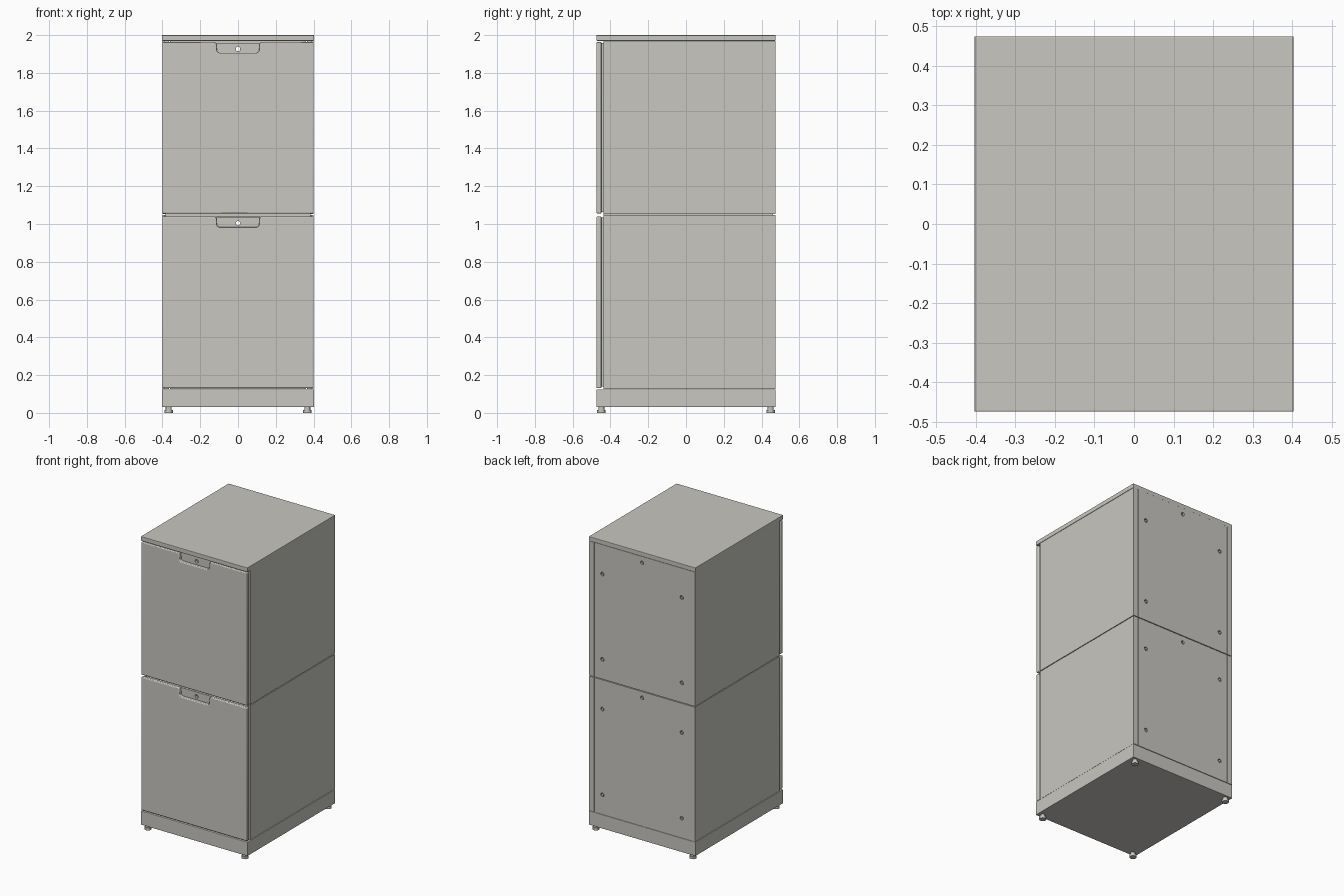
import bpy, bmesh, math
from mathutils import Vector

cube = bpy.data.objects.get("Cube")
if cube:
    bpy.data.objects.remove(cube, do_unlink=True)


def material(name, rgb):
    m = bpy.data.materials.new(name)
    m.use_nodes = True
    m.diffuse_color = (*rgb, 1)
    b = next(n for n in m.node_tree.nodes if n.type == 'BSDF_PRINCIPLED')
    b.inputs["Base Color"].default_value = (*rgb, 1)
    b.inputs["Roughness"].default_value = 0.6
    return m


paint = material("warm grey paint", (0.58, 0.57, 0.53))


def finish(name, bm, bevel=0, segments=2):
    bmesh.ops.recalc_face_normals(bm, faces=bm.faces)
    me = bpy.data.meshes.new(name)
    bm.to_mesh(me)
    bm.free()
    ob = bpy.data.objects.new(name, me)
    bpy.context.collection.objects.link(ob)
    me.materials.append(paint)
    if bevel:
        mod = ob.modifiers.new("Bevel", 'BEVEL')
        mod.width, mod.segments = bevel, segments
        mod.limit_method, mod.angle_limit = 'ANGLE', math.radians(50)
    return ob


def box(name, x, y, z, bevel=0):
    """Box from (min, max) ranges."""
    bm = bmesh.new()
    bmesh.ops.create_cube(bm, size=1)
    for v in bm.verts:
        v.co = Vector([r[0] if c < 0 else r[1] for c, r in zip(v.co, (x, y, z))])
    return finish(name, bm, bevel)


def extrude(name, points, direction, bevel=0, segments=2):
    """Prism from a closed outline."""
    bm = bmesh.new()
    face = bm.faces.new([bm.verts.new(p) for p in points])
    new = bmesh.ops.extrude_face_region(bm, geom=[face])["geom"]
    moved = [g for g in new if isinstance(g, bmesh.types.BMVert)]
    bmesh.ops.translate(bm, vec=direction, verts=moved)
    return finish(name, bm, bevel, segments)


def cylinder(name, centre, radius, depth, axis='Z', sides=20):
    bm = bmesh.new()
    bmesh.ops.create_cone(bm, cap_ends=True, segments=sides, radius1=radius,
                          radius2=radius, depth=depth)
    for v in bm.verts:
        x, y, z = v.co
        v.co = Vector((x, -z, y) if axis == 'Y' else (x, y, z)) + Vector(centre)
    return finish(name, bm)


def drill(ob, x, y, z, radius):
    """Cut a round hole through along y."""
    cutter = cylinder("hole_cutter", (x, y, z), radius, 0.1, 'Y')
    cutter.hide_render = True
    mod = ob.modifiers.new("Hole", 'BOOLEAN')
    mod.operation, mod.solver, mod.object = 'DIFFERENCE', 'EXACT', cutter
    bpy.context.view_layer.objects.active = ob
    bpy.ops.object.modifier_apply(modifier=mod.name)
    bpy.data.objects.remove(cutter, do_unlink=True)


HALF, BACK, FRONT, FACE = 0.40, 0.474, -0.474, -0.436
OUT = HALF + 0.003

# Top slab, plinth and the shelf between the two compartments
box("top_slab", (-OUT, OUT), (FRONT, BACK), (1.97, 2.0), 0.003)
box("plinth", (-OUT, OUT), (FRONT, BACK), (0.03, 0.125), 0.003)
box("divider", (-0.385, 0.385), (FACE, 0.46), (1.036, 1.064))

# Adjustable feet
for sx in (-1, 1):
    for sy in (-1, 1):
        side = ("right" if sx < 0 else "left") + ("_front" if sy < 0 else "_back")
        cylinder(side + "_foot_pad", (sx * 0.367, sy * 0.448, 0.008), 0.022, 0.016)
        cylinder(side + "_foot_stem", (sx * 0.367, sy * 0.448, 0.024), 0.016, 0.02)

for label, low, high in (("lower", 0.127, 1.047), ("upper", 1.052, 1.97)):
    lock = high - 0.043

    # Side panels with a return flange at the back
    for sx, side in ((-1, "right"), (1, "left")):
        outline = [(HALF, FACE), (HALF, BACK), (0.364, BACK),
                   (0.364, 0.462), (0.388, 0.462), (0.388, FACE)]
        extrude(f"{label}_{side}_panel", [(sx * x, y, low) for x, y in outline],
                (0, 0, high - low))

    # Back panel with lock hole and four screws
    back = box(f"{label}_back_panel", (-0.361, 0.361), (0.46, BACK), (low, high))
    drill(back, 0, BACK, lock, 0.012)
    for sx in (-1, 1):
        for z in (high - 0.2, low + 0.135):
            drill(back, sx * 0.3, BACK, z, 0.013)
            cylinder(f"{label}_back_screw", (sx * 0.3, 0.467, z), 0.008, 0.012, 'Y', 12)

    # Inner drawer plate with lock hole
    inner = box(f"{label}_drawer_plate", (-0.383, 0.383), (-0.448, -0.43),
                (low + 0.012, high - 0.012))
    drill(inner, 0, FACE, lock, 0.012)

    # Drawer front with a round-cornered handle notch
    top, bottom, floor, r = high - 0.007, low + 0.004, high - 0.064, 0.016
    half_notch = [(0.119, top), (0.114, top - 0.012)]
    for i in range(5):
        a = math.radians(i * 20)
        half_notch.append((0.096 + r * math.cos(a), floor + r - r * math.sin(a)))
    notch = half_notch + [(-x, z) for x, z in reversed(half_notch)]
    outline = [(-HALF, top), (-HALF, bottom), (HALF, bottom), (HALF, top)] + notch
    front = extrude(f"{label}_drawer_front", [(x, FRONT, z) for x, z in outline],
                    (0, 0.026, 0), 0.005, 3)
    bpy.ops.object.select_all(action='DESELECT')
    front.select_set(True)
    bpy.context.view_layer.objects.active = front
    bpy.ops.object.shade_smooth_by_angle(angle=math.radians(35))
    front.select_set(False)
